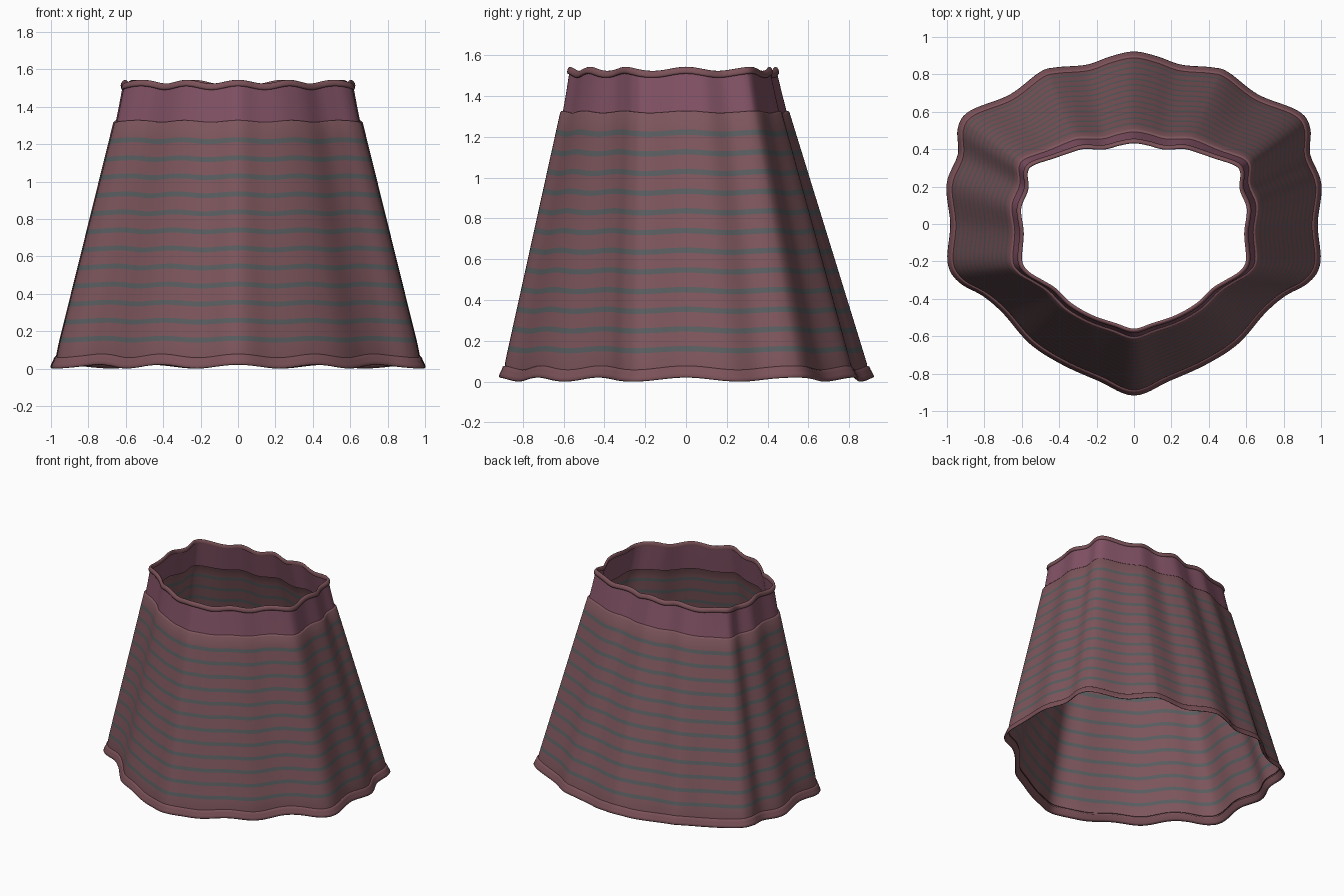
import bpy
from math import atan2, cos
from mathutils import Vector

if "Cube" in bpy.data.objects:
    bpy.data.objects.remove(bpy.data.objects["Cube"])

# Right half of the folded outline, back centre to front centre:
# hem x, hem y, rim x, rim y
HALF = [
    (0, .91, 0, .435), (.12, .885, .08, .422), (.25, .84, .16, .402),
    (.42, .825, .265, .405), (.50, .80, .33, .388), (.66, .68, .43, .355),
    (.87, .595, .54, .317), (.93, .51, .573, .273), (.93, .37, .570, .185),
    (.99, .21, .608, .08), (.97, 0, .594, -.05), (.985, -.2, .603, -.195),
    (.93, -.3, .565, -.26), (.80, -.375, .485, -.31), (.69, -.47, .42, -.35),
    (.55, -.63, .335, -.43), (.38, -.74, .22, -.495), (.18, -.83, .10, -.535),
    (0, -.905, 0, -.565)]
HEIGHT = 1.54
STEPS = 6


def smooth_loop(half):
    """Mirror the half outline and smooth it with a closed Catmull-Rom curve."""
    mirrored = [(-a, b, -c, d) for a, b, c, d in half[1:-1]]
    pts = [Vector(p) for p in mirrored + half[::-1]]
    n, out = len(pts), []
    for i in range(n):
        p0, p1, p2, p3 = (pts[(i + k) % n] for k in (-1, 0, 1, 2))
        for s in range(STEPS):
            t = s / STEPS
            out.append(.5 * (2 * p1 + (p2 - p0) * t + (2 * p0 - 5 * p1 + 4 * p2 - p3) * t ** 2
                             + (3 * p1 - p0 - 3 * p2 + p3) * t ** 3))
    return out


# Smooth the left half first (back to front), then up the right half
LOOP = smooth_loop(HALF)


def ring(z, offset):
    """Folded, gently waving outline at height z, pushed outward by offset."""
    t = z / HEIGHT
    flat = [Vector((p[0] + (p[2] - p[0]) * t, p[1] + (p[3] - p[1]) * t)) for p in LOOP]
    wave = .010 if z < .1 or z > 1.45 else .005
    n, out = len(flat), []
    for i, p in enumerate(flat):
        d = (flat[(i + 1) % n] - flat[i - 1]).normalized()
        q = p + Vector((d.y, -d.x)) * offset
        out.append((q.x, q.y, z + .01 + wave * cos(12 * atan2(p.y, p.x))))
    return out


def material(name, color):
    m = bpy.data.materials.new(name)
    m.diffuse_color = (*color, 1)
    m.use_nodes = True
    m.node_tree.nodes["Principled BSDF"].inputs["Base Color"].default_value = m.diffuse_color
    return m


def loft(name, profile, mats, row_mats=None):
    """Skin a list of (z, offset) rows into a smooth shell."""
    verts = [v for z, o in profile for v in ring(z, o)]
    n = len(LOOP)
    faces = [(r * n + i, r * n + (i + 1) % n, (r + 1) * n + (i + 1) % n, (r + 1) * n + i)
             for r in range(len(profile) - 1) for i in range(n)]
    me = bpy.data.meshes.new(name)
    me.from_pydata(verts, [], faces)
    for m in mats:
        me.materials.append(m)
    for k, poly in enumerate(me.polygons):
        poly.use_smooth = True
        if row_mats:
            poly.material_index = row_mats[k // n]
    ob = bpy.data.objects.new(name, me)
    bpy.context.collection.objects.link(ob)
    return ob


cloth = material("rose_cloth", (.205, .092, .107))
teal = material("teal_stripe", (.10, .11, .115))
plum = material("plum_band", (.225, .085, .13))
trim = material("rose_trim", (.20, .085, .10))

# Skirt body with twelve woven stripes
rows, row_mats = [(.045, -.006), (.07, -.002)], [0, 0]
for k in range(12):
    z = .147 + k * .0965
    rows += [(z - .013, 0), (z + .013, 0)]
    row_mats += [1, 0]
rows += [(1.304, 0), (1.312, -.004), (1.313, -.012)]
row_mats += [0, 0]
loft("skirt_body", rows, [cloth, teal], row_mats)

# Waistband
loft("waistband", [(1.300, -.013), (1.40, -.008), (1.505, -.002)], [plum])

# Rolled rim at the waist
loft("waist_rim", [(1.490, -.010), (1.490, .005), (1.500, .009), (1.513, .009), (1.521, .005),
                   (1.524, -.002), (1.519, -.010), (1.490, -.010)], [trim])

# Flared hem trim
loft("hem_trim", [(.045, -.014), (.012, -.004), (0, .008), (.006, .014), (.022, .012),
                  (.04, .007), (.053, .006), (.058, 0), (.058, -.010)], [trim])
